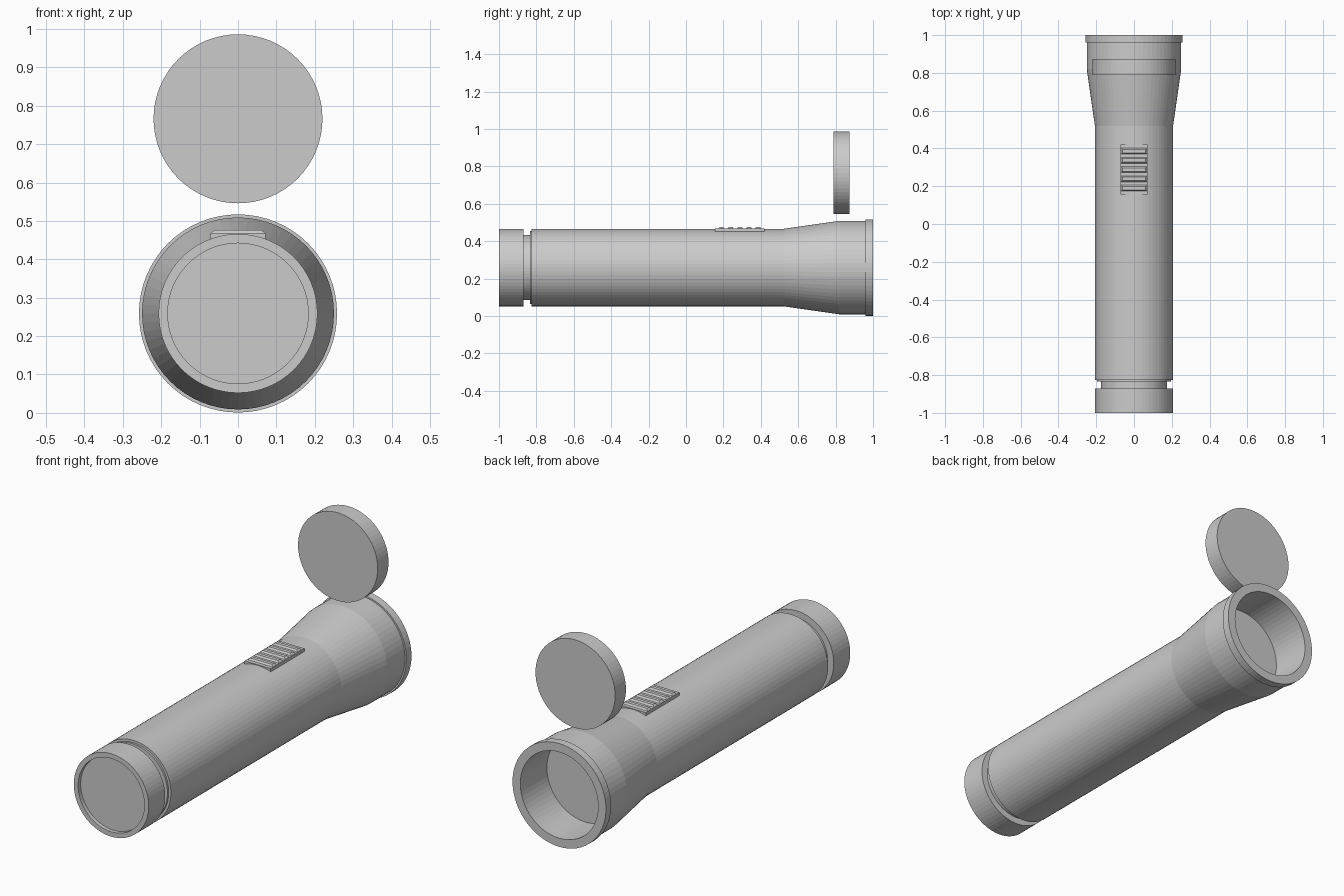
import bpy, bmesh, math

if "Cube" in bpy.data.objects:
    bpy.data.objects.remove(bpy.data.objects["Cube"])

CZ = 0.259      # height of the torch axis
SEG = 64

grey = bpy.data.materials.new("plain_grey")
grey.diffuse_color = (0.6, 0.6, 0.6, 1)
grey.use_nodes = True
grey.node_tree.nodes["Principled BSDF"].inputs["Base Color"].default_value = grey.diffuse_color


def finish(name, bm):
    bmesh.ops.recalc_face_normals(bm, faces=bm.faces)
    me = bpy.data.meshes.new(name)
    bm.to_mesh(me)
    bm.free()
    me.materials.append(grey)
    ob = bpy.data.objects.new(name, me)
    bpy.context.collection.objects.link(ob)
    return ob


def lathe(name, profile, cz=CZ):
    """Revolve (y, radius) points about a y-axis line; both ends are capped."""
    bm = bmesh.new()
    rings = []
    for y, r in profile:
        rings.append([bm.verts.new((r * math.sin(2 * math.pi * i / SEG), y,
                                    cz + r * math.cos(2 * math.pi * i / SEG)))
                      for i in range(SEG)])
    for a, b in zip(rings, rings[1:]):
        for i in range(SEG):
            j = (i + 1) % SEG
            bm.faces.new((a[i], a[j], b[j], b[i]))
    bm.faces.new(rings[0])
    bm.faces.new(rings[-1])
    return finish(name, bm)


def prism(name, outline, half_width, top_half_width):
    """Extrude a (y, z) outline across x, narrowing towards its top."""
    zs = [z for _, z in outline]
    lo, hi = min(zs), max(zs)
    bm = bmesh.new()
    sides = []
    for s in (-1, 1):
        sides.append([bm.verts.new(
            (s * (half_width + (top_half_width - half_width) * (z - lo) / (hi - lo)), y, z))
            for y, z in outline])
    a, b = sides
    n = len(outline)
    for i in range(n):
        j = (i + 1) % n
        bm.faces.new((a[i], a[j], b[j], b[i]))
    bm.faces.new(a)
    bm.faces.new(b)
    return finish(name, bm)


# Tail cap with shallow recess in its end, and the narrow neck
lathe("tail_cap", [(-0.98, 0.183), (-1.0, 0.183), (-1.0, 0.207), (-0.87, 0.207),
                   (-0.87, 0.174), (-0.83, 0.174)])

# Barrel, flared head, front rim and the open lens socket
lathe("barrel_and_head", [(-0.835, 0.174), (-0.835, 0.195), (-0.825, 0.195),
                          (-0.825, 0.207), (0.52, 0.207), (0.82, 0.25),
                          (0.96, 0.25), (0.96, 0.258), (1.0, 0.258),
                          (1.0, 0.215), (0.79, 0.215)])

# Loose lens disc floating above the head
lathe("lens_disc", [(0.788, 0.22), (0.873, 0.22)], 0.766)

# Switch: base plate on the barrel
prism("switch_base", [(0.155, 0.445), (0.42, 0.445), (0.42, 0.469), (0.155, 0.469)],
      0.072, 0.072)

# Switch: bevelled grip ridges
for k in range(5):
    y = 0.19 + 0.049 * k
    prism(f"switch_ridge_{k + 1}", [(y - 0.017, 0.468), (y + 0.017, 0.468),
                                    (y + 0.009, 0.477), (y - 0.009, 0.477)],
          0.071, 0.06)
